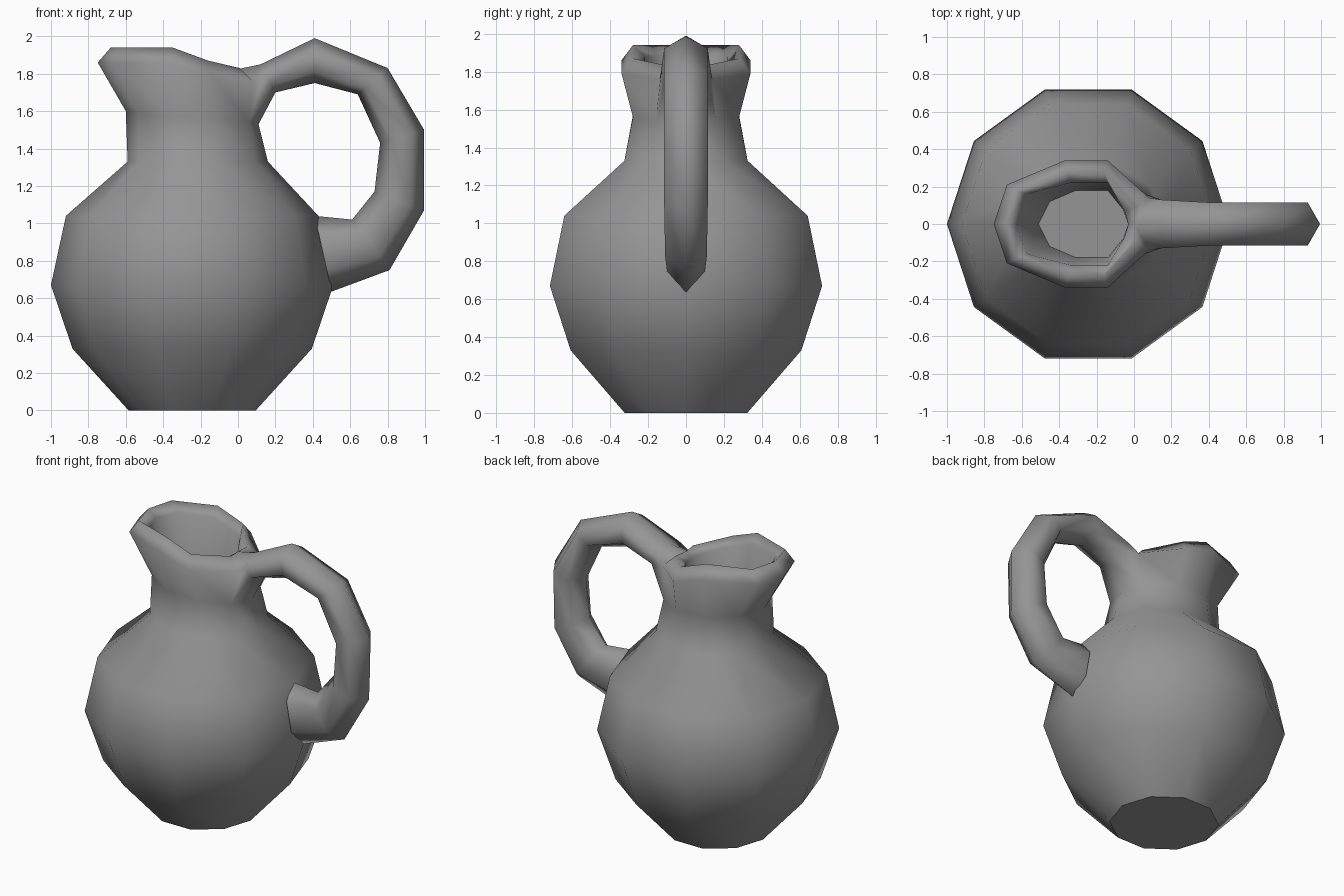
import bpy, bmesh, math
from mathutils import Vector

if "Cube" in bpy.data.objects:
    bpy.data.objects.remove(bpy.data.objects["Cube"])

bm = bmesh.new()


def add_ring(points):
    return [bm.verts.new(p) for p in points]


def bridge(loops):
    """Skin a list of equal-sized closed rings."""
    for a, b in zip(loops, loops[1:]):
        n = len(a)
        for i in range(n):
            j = (i + 1) % n
            bm.faces.new((a[i], a[j], b[j], b[i])).smooth = True


def circle(r, z, cx=-0.245, n=10):
    return [(cx - r * math.cos(2 * math.pi * i / n),
             r * math.sin(2 * math.pi * i / n), z) for i in range(n)]


def mirrored(half):
    """Ring from its spout-to-handle half, mirrored across y = 0."""
    return half + [(x, -y, z) for x, y, z in half[-2:0:-1]]


# Round ten-sided belly
rings = [circle(r, z) for r, z in
         [(0.34, 0), (0.64, 0.33), (0.755, 0.67), (0.675, 1.04)]]

# Neck, flared spout, rim and inside of the mouth
halves = [
    [(-.59, 0, 1.33), (-.53, .20, 1.33), (-.34, .325, 1.33),
     (-.12, .325, 1.33), (.09, .20, 1.33), (.16, 0, 1.33)],
    [(-.60, 0, 1.60), (-.53, .18, 1.59), (-.35, .28, 1.57),
     (-.12, .28, 1.56), (.06, .16, 1.54), (.11, 0, 1.53)],
    [(-.75, 0, 1.86), (-.68, .21, 1.86), (-.37, .34, 1.86),
     (-.14, .34, 1.79), (.08, .14, 1.76), (.12, 0, 1.75)],
    [(-.68, 0, 1.94), (-.63, .18, 1.94), (-.35, .28, 1.94),
     (-.16, .28, 1.87), (.01, .09, 1.83), (.0, 0, 1.825)],
    [(-.63, 0, 1.89), (-.57, .16, 1.88), (-.34, .22, 1.88),
     (-.14, .22, 1.81), (-.05, .07, 1.79), (-.03, 0, 1.78)],
    [(-.51, 0, 1.4), (-.45, .12, 1.4), (-.31, .18, 1.4),
     (-.14, .18, 1.4), (-.06, .08, 1.4), (-.03, 0, 1.4)],
]
body = [add_ring(r) for r in rings + [mirrored(h) for h in halves]]
bridge(body)
bm.faces.new(body[0][::-1])
bm.faces.new(body[-1])

# Open the neck where the handle grows out of it
neck, flare, lip = body[5], body[6], body[7]
bm.verts.remove(flare[5])
root = [lip[5], flare[4], neck[4], neck[5], neck[6], flare[6]]
for k in (4, 6):
    bm.faces.new((lip[5], lip[k], flare[k])).smooth = True

# Handle: six-sided sections, each from an outer to an inner point
stations = [
    ((.12, 1.85), (.20, 1.70), .13),
    ((.41, 1.99), (.41, 1.75), .115),
    ((.80, 1.83), (.64, 1.69), .115),
    ((.995, 1.50), (.76, 1.43), .115),
    ((.995, 1.07), (.73, 1.17), .115),
    ((.81, .75), (.61, 1.02), .11),
    ((.50, .635), (.41, 1.04), .10),
]
section = [(0, 0), (.28, 1), (.75, .9), (1, 0), (.75, -.9), (.28, -1)]
handle = [root]
for outer, inner, w in stations:
    o, i = Vector((outer[0], 0, outer[1])), Vector((inner[0], 0, inner[1]))
    handle.append(add_ring(o.lerp(i, t) + Vector((0, s * w, 0))
                           for t, s in section))
bridge(handle)
bm.faces.new(handle[-1])
bmesh.ops.recalc_face_normals(bm, faces=bm.faces)

mesh = bpy.data.meshes.new("jug")
bm.to_mesh(mesh)
bm.free()
jug = bpy.data.objects.new("jug", mesh)
bpy.context.collection.objects.link(jug)

# Dark grey clay
clay = bpy.data.materials.new("dark_clay")
clay.diffuse_color = (0.3, 0.3, 0.3, 1)
clay.use_nodes = True
clay.node_tree.nodes["Principled BSDF"].inputs["Base Color"].default_value = clay.diffuse_color
mesh.materials.append(clay)
